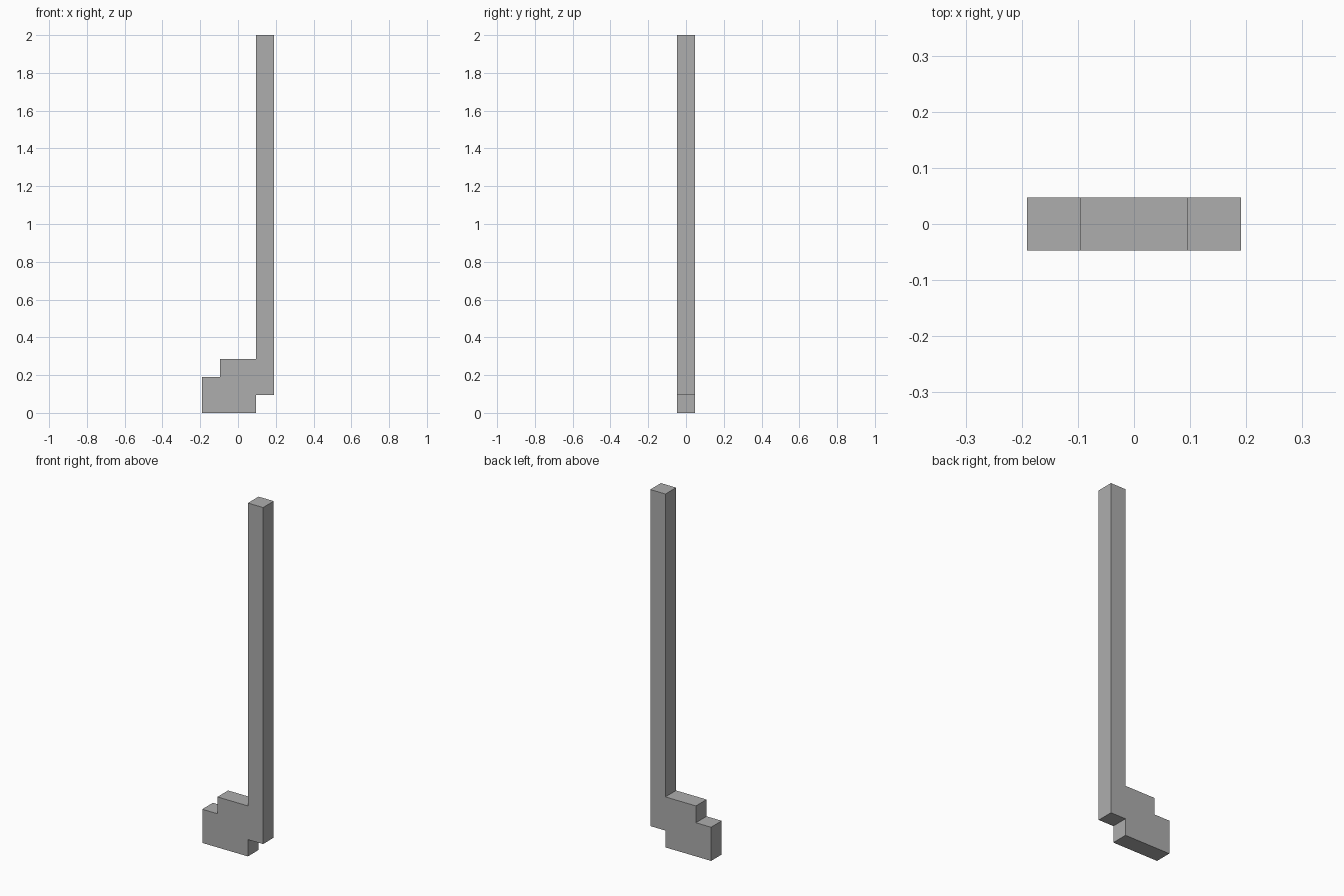
import bpy
import bmesh
from mathutils import Vector

cube = bpy.data.objects.get("Cube")
if cube:
    bpy.data.objects.remove(cube, do_unlink=True)

UNIT = 2 / 21  # one square block; the model is 4 wide, 1 deep, 21 tall

grey = bpy.data.materials.new("plain grey")
grey.use_nodes = True
colour = (0.42, 0.42, 0.42, 1)
grey.diffuse_color = colour
grey.node_tree.nodes["Principled BSDF"].inputs["Base Color"].default_value = colour


def extruded_outline(name, outline, depth, material):
    """Solid made from an (x, z) outline in block units, centred on y."""
    bm = bmesh.new()
    verts = [bm.verts.new((x * UNIT, -depth * UNIT / 2, z * UNIT)) for x, z in outline]
    face = bm.faces.new(verts)
    result = bmesh.ops.extrude_face_region(bm, geom=[face], use_keep_orig=True)
    moved = [g for g in result["geom"] if isinstance(g, bmesh.types.BMVert)]
    bmesh.ops.translate(bm, verts=moved, vec=Vector((0, depth * UNIT, 0)))
    bmesh.ops.recalc_face_normals(bm, faces=bm.faces)
    mesh = bpy.data.meshes.new(name)
    bm.to_mesh(mesh)
    bm.free()
    mesh.materials.append(material)
    obj = bpy.data.objects.new(name, mesh)
    bpy.context.collection.objects.link(obj)
    return obj


# Stepped foot and tall square stem as one solid
outline = [(-2, 0), (1, 0), (1, 1), (2, 1), (2, 21), (1, 21), (1, 3), (-1, 3), (-1, 2), (-2, 2)]
extruded_outline("stem_with_stepped_foot", outline, 1, grey)
